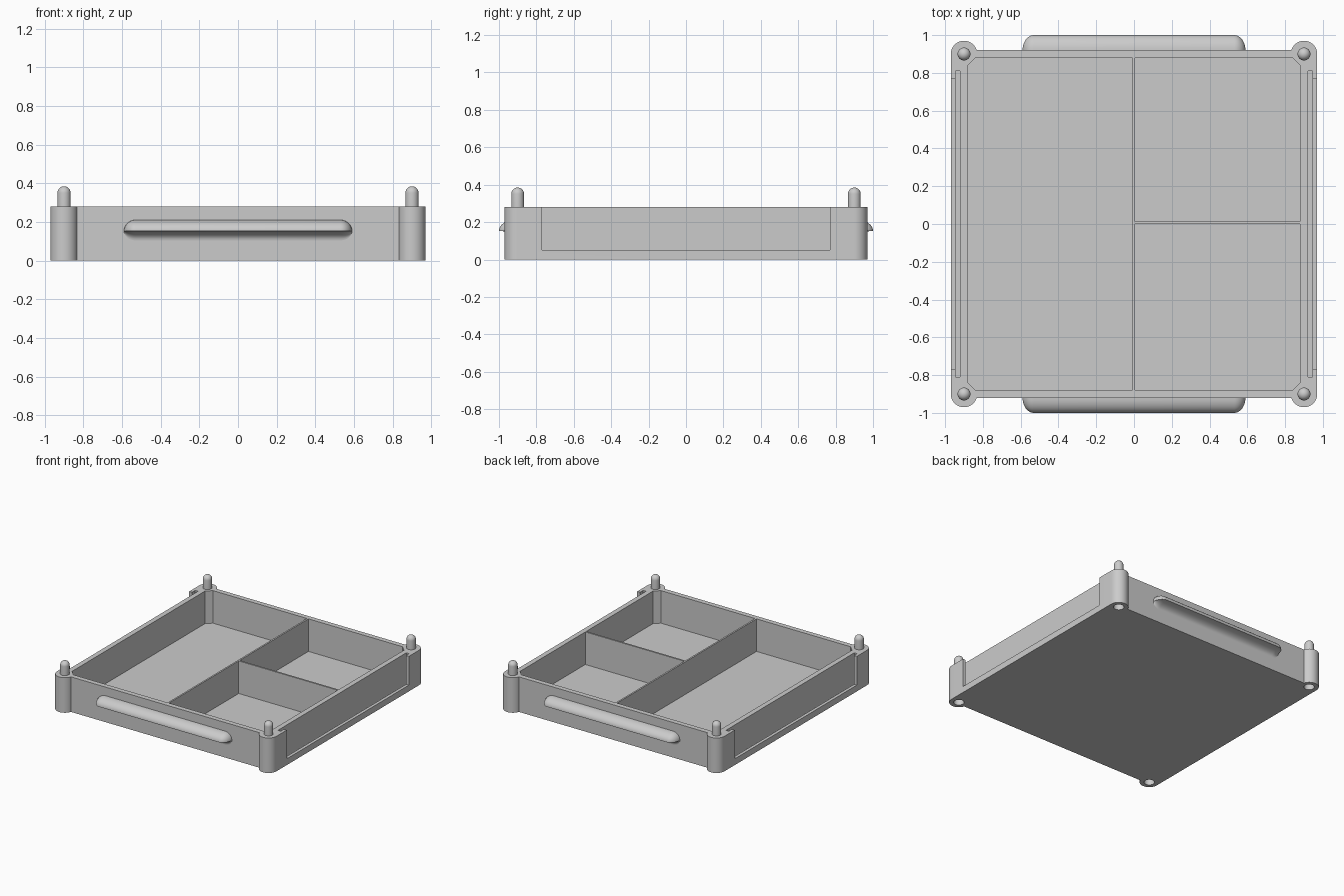
import bpy
import bmesh
from math import pi, sin, cos, sqrt, radians
from mathutils import Matrix

if "Cube" in bpy.data.objects:
    bpy.data.objects.remove(bpy.data.objects["Cube"], do_unlink=True)

HEIGHT, WALL_X, WALL_Y, POST = 0.28, 0.97, 0.92, 0.90
CORNERS = [(sx * POST, sy * POST) for sx in (-1, 1) for sy in (-1, 1)]

grey = bpy.data.materials.new("plain grey")
grey.use_nodes = True
grey.diffuse_color = (0.6, 0.6, 0.6, 1)
grey.node_tree.nodes["Principled BSDF"].inputs["Base Color"].default_value = (0.6, 0.6, 0.6, 1)


def finish(bm, name):
    bmesh.ops.recalc_face_normals(bm, faces=bm.faces)
    mesh = bpy.data.meshes.new(name)
    bm.to_mesh(mesh)
    bm.free()
    mesh.materials.append(grey)
    obj = bpy.data.objects.new(name, mesh)
    bpy.context.collection.objects.link(obj)
    return obj


def prism(name, outline, z0, z1):
    bm = bmesh.new()
    face = bm.faces.new([bm.verts.new((x, y, z0)) for x, y in outline])
    up = bmesh.ops.extrude_face_region(bm, geom=[face])["geom"]
    bmesh.ops.translate(bm, vec=(0, 0, z1 - z0),
                        verts=[v for v in up if isinstance(v, bmesh.types.BMVert)])
    return finish(bm, name)


def box(name, x0, x1, y0, y1, z0, z1):
    return prism(name, [(x0, y0), (x1, y0), (x1, y1), (x0, y1)], z0, z1)


def cylinder(name, x, y, r, z0, z1):
    ring = [2 * pi * i / 48 for i in range(48)]
    return prism(name, [(x + r * cos(a), y + r * sin(a)) for a in ring], z0, z1)


def combine(target, other, operation):
    mod = target.modifiers.new("join", 'BOOLEAN')
    mod.object, mod.operation, mod.solver = other, operation, 'EXACT'
    bpy.context.view_layer.objects.active = target
    bpy.ops.object.modifier_apply(modifier=mod.name)
    bpy.data.objects.remove(other, do_unlink=True)


def smooth(obj):
    bpy.ops.object.select_all(action='DESELECT')
    obj.select_set(True)
    bpy.context.view_layer.objects.active = obj
    bpy.ops.object.shade_smooth_by_angle(angle=radians(30))


# Tray body with round corner posts
tray = box("tray_body", -WALL_X, WALL_X, -WALL_Y, WALL_Y, 0, HEIGHT)
# Flat sides stop at the post centres, so the post rounds the corner
for x, y in CORNERS:
    sx, sy = (1 if x > 0 else -1), (1 if y > 0 else -1)
    xs, ys = sorted((x, sx * 1.1)), sorted((y, sy * 1.1))
    combine(tray, box("corner_cut", *xs, *ys, -0.1, 0.5), 'DIFFERENCE')
    combine(tray, cylinder("post", x, y, 0.07, 0, HEIGHT), 'UNION')

# Inner cavity with chamfered corners
a, c = 0.88, 0.838
cavity = [(-c, -a), (c, -a), (a, -c), (a, c), (c, a), (-c, a), (-a, c), (-a, -c)]
combine(tray, prism("cavity", cavity, 0.02, 0.5), 'DIFFERENCE')

# Card slots in both sides, open at the top and through a window
for s in (-1, 1):
    combine(tray, box("slot", *sorted((s * 0.92, s * 0.945)), -0.81, 0.81, 0.025, 0.5), 'DIFFERENCE')
    combine(tray, box("window", *sorted((s * 0.93, s * 1.1)), -0.77, 0.77, 0.05, 0.5), 'DIFFERENCE')

# Stacking sockets under the posts
for x, y in CORNERS:
    combine(tray, cylinder("socket", x, y, 0.038, -0.1, 0.11), 'DIFFERENCE')
smooth(tray)

# Dividers
box("long_divider", -0.007, 0.006, -0.885, 0.885, 0.015, HEIGHT)
box("short_divider", 0, 0.885, 0, 0.014, 0.015, HEIGHT)

# Domed stacking pegs
peg_r, peg_top = 0.034, 0.385
profile = [(peg_r, HEIGHT - 0.01)]
profile += [(peg_r * cos(t), peg_top - peg_r + peg_r * sin(t))
            for t in (pi / 2 * i / 8 for i in range(9))]
for n, (x, y) in enumerate(CORNERS):
    bm = bmesh.new()
    verts = [bm.verts.new((r, 0, z)) for r, z in profile]
    edges = [bm.edges.new(pair) for pair in zip(verts, verts[1:])]
    bmesh.ops.spin(bm, geom=verts + edges, cent=(0, 0, 0), axis=(0, 0, 1),
                   angle=2 * pi, steps=32)
    bmesh.ops.remove_doubles(bm, verts=bm.verts, dist=0.0001)
    bmesh.ops.translate(bm, vec=(x, y, 0), verts=bm.verts)
    smooth(finish(bm, f"peg_{n + 1}"))

# Finger grips: rounded lip above, concave scoop below, tapering at the ends
HALF, END, OUT, LIP = 0.59, 0.06, 0.08, 0.153
steps = [pi / 2 * i / 10 for i in range(11)]
section = [(OUT * sin(t), 0.058 * cos(t)) for t in steps]
section += [(OUT * (1 - sin(t)), -0.048 * (1 - cos(t))) for t in steps[1:]]
taper = [(HALF - END + END * sin(t), max(cos(t), 0.02)) for t in steps]
stations = [(-x, k) for x, k in reversed(taper)] + taper
for name, turn in (("back_grip", 0), ("front_grip", pi)):
    bm = bmesh.new()
    rows = [[bm.verts.new((x, WALL_Y + k * d, LIP + k * z)) for d, z in section]
            for x, k in stations]
    for r0, r1 in zip(rows, rows[1:]):
        for i in range(len(section) - 1):
            bm.faces.new((r0[i], r0[i + 1], r1[i + 1], r1[i]))
    bm.faces.new(rows[0])
    bm.faces.new(rows[-1])
    bmesh.ops.recalc_face_normals(bm, faces=bm.faces)
    bmesh.ops.rotate(bm, verts=bm.verts, matrix=Matrix.Rotation(turn, 3, 'Z'))
    smooth(finish(bm, name))
